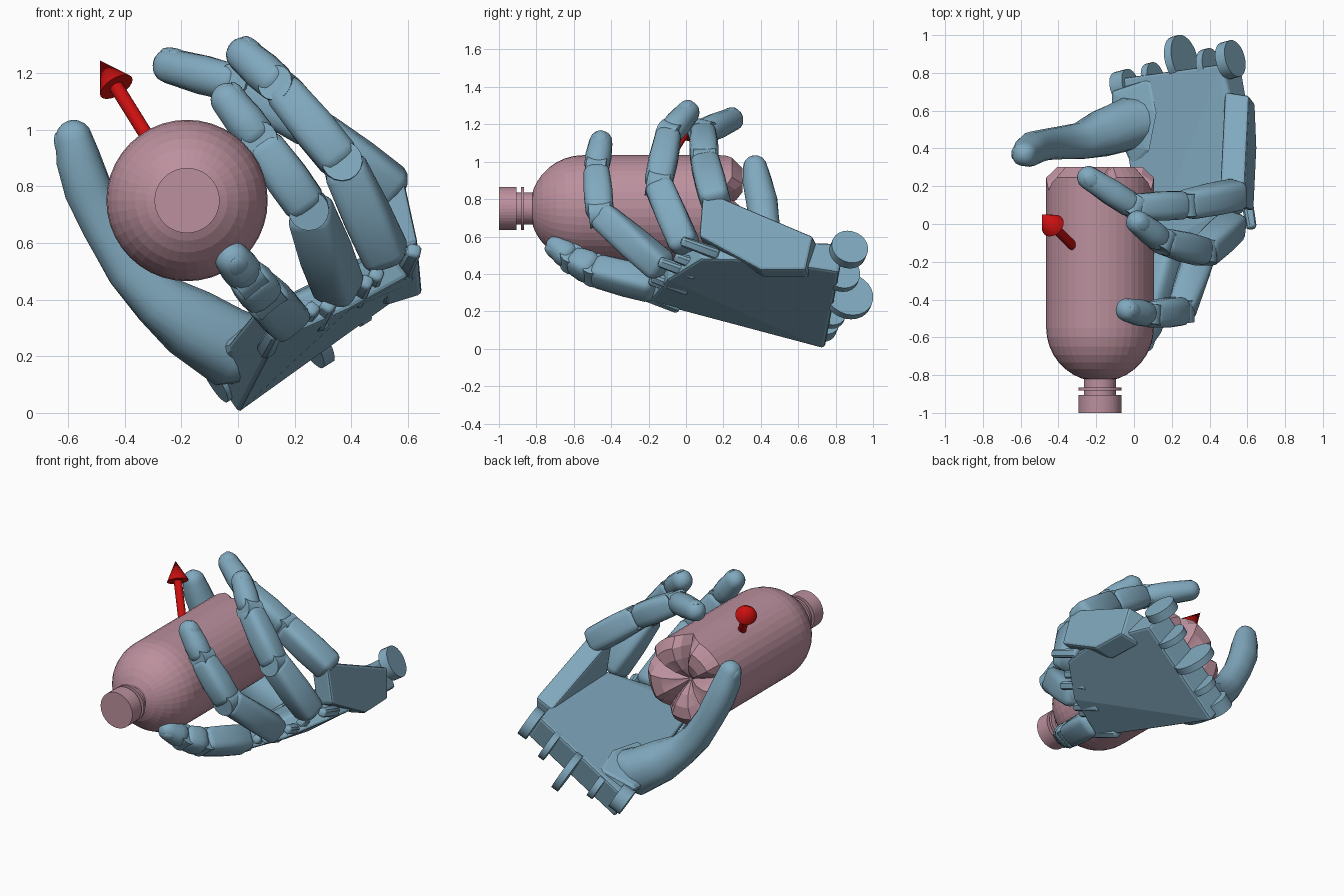
import bpy, bmesh, math
from mathutils import Vector, Matrix

if "Cube" in bpy.data.objects:
    bpy.data.objects.remove(bpy.data.objects["Cube"])

V = Vector
AX, AZ, R = -0.18, 0.75, 0.285      # bottle axis and radius
ACROSS = V((.8, .22, .5)).normalized()   # direction across the palm


def material(name, col):
    m = bpy.data.materials.new(name)
    m.diffuse_color = (*col, 1)
    m.use_nodes = True
    m.node_tree.nodes["Principled BSDF"].inputs["Base Color"].default_value = m.diffuse_color
    return m


BLUE = material("hand_blue", (0.22, 0.40, 0.52))
PINK = material("bottle_pink", (0.50, 0.28, 0.34))
RED = material("arrow_red", (0.60, 0.005, 0.005))


def finish(bm, name, mat, smooth=None):
    bmesh.ops.recalc_face_normals(bm, faces=bm.faces)
    me = bpy.data.meshes.new(name)
    bm.to_mesh(me)
    bm.free()
    ob = bpy.data.objects.new(name, me)
    bpy.context.collection.objects.link(ob)
    me.materials.append(mat)
    if smooth:
        bpy.ops.object.select_all(action='DESELECT')
        ob.select_set(True)
        bpy.context.view_layer.objects.active = ob
        bpy.ops.object.shade_smooth_by_angle(angle=math.radians(smooth))
    return ob


def skin(bm, rings):
    vr = [[bm.verts.new(p) for p in r] for r in rings]
    n = len(vr[0])
    for a, b in zip(vr, vr[1:]):
        for i in range(n):
            bm.faces.new((a[i], a[(i + 1) % n], b[(i + 1) % n], b[i]))
    bm.faces.new(vr[0])
    bm.faces.new(vr[-1])


def cone(bm, centre, axis, r1, r2, depth, n=24):
    m = axis.to_track_quat('Z', 'Y').to_matrix().to_4x4()
    m.translation = centre
    bmesh.ops.create_cone(bm, cap_ends=True, segments=n, radius1=r1, radius2=r2, depth=depth, matrix=m)


def outward(p):
    # direction away from the bottle axis
    return V((p.x - AX, 0, p.z - AZ)).normalized()


def loft(bm, path, sq=0.6, n=16, tip=False):
    # rounded-square tube along (point, radius) stations with domed ends
    st = [(V(p), r) for p, r in path]
    d0 = (st[1][0] - st[0][0]).normalized()
    d1 = (st[-1][0] - st[-2][0]).normalized()
    head = [(st[0][0] - d0 * st[0][1] * k, st[0][1] * s) for k, s in ((0.5, 0.6), (0.3, 0.88))]
    ends = ((0.35, 0.93), (0.65, 0.75), (0.88, 0.46), (0.98, 0.15)) if tip else ((0.3, 0.88), (0.5, 0.6))
    tail = [(st[-1][0] + d1 * st[-1][1] * k, st[-1][1] * s) for k, s in ends]
    full = head + st + tail
    rings = []
    for i, (p, r) in enumerate(full):
        t = (full[min(i + 1, len(full) - 1)][0] - full[max(i - 1, 0)][0]).normalized()
        o = outward(p)
        o = (o - t * o.dot(t)).normalized()
        s = t.cross(o)
        ring = []
        for k in range(n):
            a = 2 * math.pi * (k + 0.5) / n
            c, q = math.cos(a), math.sin(a)
            ring.append(p + s * r * math.copysign(abs(c) ** sq, c) + o * r * math.copysign(abs(q) ** sq, q))
        rings.append(ring)
    skin(bm, rings)


def nail(bm, p, q, r):
    # flattened oval on the outer side of a fingertip
    t = (q - p).normalized()
    o = outward(q)
    o = (o - t * o.dot(t)).normalized()
    m = Matrix((t.cross(o), t, o)).transposed().to_4x4()
    m.translation = q + o * r * 0.78 - t * r * 0.15
    bmesh.ops.create_uvsphere(bm, u_segments=12, v_segments=6, radius=1,
                              matrix=m @ Matrix.Diagonal((r * 0.62, r * 0.85, r * 0.28, 1)))


# fingers: knuckle, two joints and tip
fingers = {
    "index_finger": [(.17, -.17, .335), (.085, -.49, .42), (.03, -.61, .48), (-.02, -.69, .545)],
    "middle_finger": [(.36, -.12, .43), (.25, -.46, .72), (.08, -.48, .96), (-.035, -.455, 1.105)],
    "ring_finger": [(.53, 0, .54), (.37, -.15, .88), (.15, -.09, 1.15), (.02, .01, 1.265)],
    "little_finger": [(.56, .16, .78), (.27, .10, 1.00), (0, .09, 1.16), (-.24, .245, 1.225)],
}
for name, pts in fingers.items():
    bm = bmesh.new()
    P = [V(p) for p in pts]
    radii = [.083, .078, .070, .062]
    for i in range(3):
        a, b = P[i], P[i + 1]
        d = (b - a).normalized()
        e = b if i == 2 else b - d * .03
        loft(bm, [(a + d * .03, radii[i] * .97), (a.lerp(e, .5), radii[i]), (e, radii[i + 1])],
             sq=(.5, .6, .9)[i], tip=(i == 2))
        if i:                                   # joint barrel
            cone(bm, a, d.cross(outward(a)).normalized(), radii[i] * .92, radii[i] * .92, radii[i] * 1.5, 16)
    nail(bm, P[2], P[3], radii[3])
    finish(bm, name, BLUE, 35)

# knuckle forks on the palm
bm = bmesh.new()
for name in list(fingers)[:3]:
    a = V(fingers[name][0])
    for s in (-1, 1):
        c = a + ACROSS * s * .08 + V((.015, .02, -.03))
        loft(bm, [(c + V((-.02, .12, -.04)), .03), (c + V((.01, -.05, .02)), .026)], n=8)
finish(bm, "knuckle_forks", BLUE, 35)

# thumb
bm = bmesh.new()
loft(bm, [((.12, .56, .22), .10), ((-.03, .53, .23), .14), ((-.17, .48, .32), .125), ((-.28, .44, .40), .098),
          ((-.38, .43, .51), .088), ((-.47, .42, .66), .082), ((-.53, .405, .79), .085),
          ((-.565, .38, .90), .078), ((-.58, .37, .97), .065)], sq=.85, tip=True)
nail(bm, V((-.53, .405, .79)), V((-.58, .37, .96)), .066)
finish(bm, "thumb", BLUE, 40)


def hull(name, pts, bev=.015):
    bm = bmesh.new()
    for p in pts:
        bm.verts.new(p)
    bmesh.ops.convex_hull(bm, input=bm.verts)
    loose = [v for v in bm.verts if not v.link_faces]
    bmesh.ops.delete(bm, geom=loose, context='VERTS')
    bmesh.ops.dissolve_limit(bm, angle_limit=math.radians(6), verts=bm.verts, edges=bm.edges)
    ob = finish(bm, name, BLUE)
    mod = ob.modifiers.new("edge", 'BEVEL')
    mod.width, mod.segments = bev, 2
    return ob


# palm plate: back outline plus the same outline pushed towards the bottle
back = [V(p) for p in ((0, .74, .0), (.13, -.20, .25), (.40, -.10, .37), (.60, .08, .48),
                       (.64, .42, .47), (.57, .82, .41))]
inner = V((-.56, .15, .81))
depth = (.19, .13, .12, .12, .12, .19)
hull("palm", back + [p + inner * d for p, d in zip(back, depth)])

# mound of flesh joining thumb and palm
hull("thumb_mound", [V(p) for p in ((-.13, .71, .20), (-.13, .60, .20), (-.08, .43, .23), (-.01, .28, .25),
                                    (.09, .38, .35), (.13, .58, .36), (.09, .78, .30), (0, .5, .10),
                                    (0, .7, .06))], .03)

# raised wall on the little finger side
wall = [V(p) for p in ((.635, .07, .60), (.58, .09, .85), (.61, .68, .60), (.65, .40, .42), (.64, .64, .42))]
hull("palm_side_wall", wall + [p + V((-.13, .02, -.04)) for p in wall])

# wrist tabs: thin discs across the wrist line
bm = bmesh.new()
for c, r, h in (((-.05, .73, .13), .085, .08), ((.10, .77, .19), .085, .04), ((.25, .87, .28), .13, .045),
                ((.40, .83, .40), .10, .04), ((.51, .87, .53), .10, .06)):
    cone(bm, c, ACROSS, r, r, h)
finish(bm, "wrist_tabs", BLUE, 35)

# bottle: cap, neck rings, dome, body and five-footed base
N = 40
prof = [(.115, -1), (.115, -.905), (.085, -.905), (.085, -.882), (.115, -.882), (.115, -.866),
        (.085, -.866), (.085, -.82)]
prof += [(R * math.sin(a), -.55 - R * math.cos(a)) for a in [math.radians(20 + 10 * k) for k in range(8)]]
rings = []
for r, y in prof:
    rings.append([(AX + r * math.cos(2 * math.pi * k / N), y, AZ + r * math.sin(2 * math.pi * k / N))
                  for k in range(N)])
base = [(R, .16, .16), (R, .245, .18), (.225, .302, .20), (.15, .302, .215), (.08, .27, .215), (.012, .21, .21)]
for r, foot, groove in base:
    ring = []
    for k in range(N):
        a = 2 * math.pi * k / N
        g = max(0, 1 - 1.6 * abs(math.sin(2.5 * (a - math.pi / 2))))
        ring.append((AX + r * math.cos(a), foot + (groove - foot) * g, AZ + r * math.sin(a)))
    rings.append(ring)
bm = bmesh.new()
skin(bm, rings)
finish(bm, "bottle", PINK)

# arrow rising from the bottle centre
start, tip = V((AX, -.26, AZ)), V((-.488, .05, 1.245))
d = (tip - start).normalized()
neck = tip - d * .125
bm = bmesh.new()
for a, b, r1, r2 in ((start, neck, .025, .025), (neck, tip, .065, 0)):
    cone(bm, (a + b) / 2, d, r1, r2, (b - a).length, 20)
finish(bm, "arrow", RED, 35)
